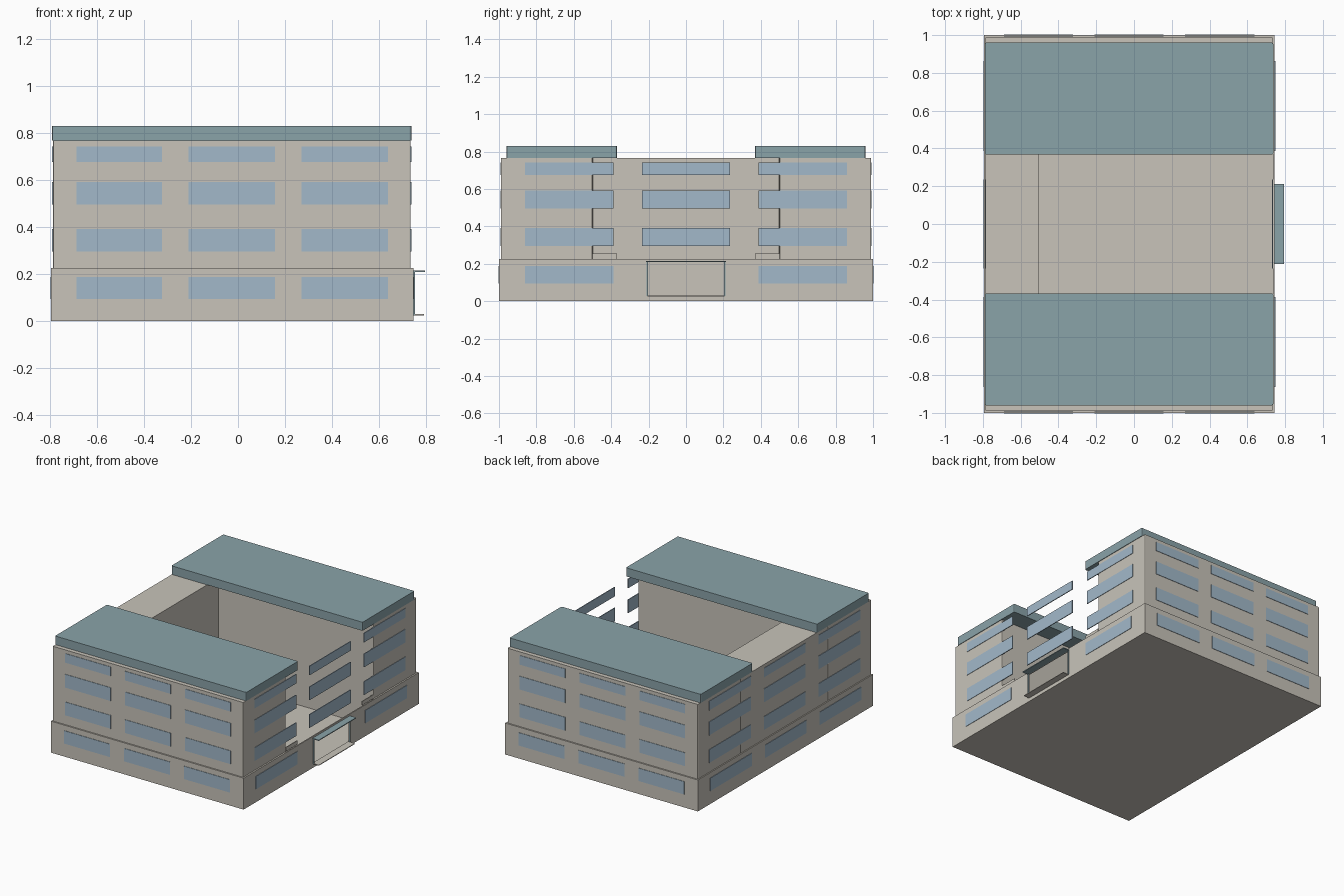
import bpy
import bmesh

cube = bpy.data.objects.get("Cube")
if cube:
    bpy.data.objects.remove(cube, do_unlink=True)


def material(name, rgb):
    m = bpy.data.materials.new(name)
    m.use_nodes = True
    m.diffuse_color = (*rgb, 1)
    bsdf = m.node_tree.nodes["Principled BSDF"]
    bsdf.inputs["Base Color"].default_value = (*rgb, 1)
    bsdf.inputs["Roughness"].default_value = 0.8
    return m


WALL = material("warm_beige", (0.58, 0.55, 0.49))
ROOF = material("slate_teal", (0.254, 0.366, 0.397))
GLASS = material("pale_blue", (0.361, 0.485, 0.591))


def finish(name, bm, mat):
    bmesh.ops.recalc_face_normals(bm, faces=bm.faces)
    mesh = bpy.data.meshes.new(name)
    bm.to_mesh(mesh)
    bm.free()
    mesh.materials.append(mat)
    obj = bpy.data.objects.new(name, mesh)
    bpy.context.collection.objects.link(obj)
    return obj


def box(name, xs, ys, zs, mat, bevel=0):
    """Box from axis ranges, with optional chamfered upright edges."""
    bm = bmesh.new()
    bmesh.ops.create_cube(bm, size=1)
    for v in bm.verts:
        for i, (a, b) in enumerate((xs, ys, zs)):
            v.co[i] = a if v.co[i] < 0 else b
    if bevel:
        upright = [e for e in bm.edges
                   if abs(e.verts[0].co.z - e.verts[1].co.z) > 1e-4]
        bmesh.ops.bevel(bm, geom=upright, offset=bevel, segments=2,
                        profile=0.5, affect='EDGES')
    return finish(name, bm, mat)


def mirrored(a, b, side):
    return tuple(sorted((a * side, b * side)))


BACK, FRONT, STEP, TOP = -0.795, 0.745, 0.227, 0.767
UP_BACK, UP_FRONT, UP_SIDE = -0.787, 0.734, 0.99
COURT_X, COURT_Y = -0.505, 0.5

# Ground storey: U-shaped plinth around the sunken courtyard
bm = bmesh.new()
outline = [(FRONT, -1), (FRONT, -COURT_Y), (COURT_X, -COURT_Y),
           (COURT_X, COURT_Y), (FRONT, COURT_Y), (FRONT, 1),
           (BACK, 1), (BACK, -1)]
face = bm.faces.new([bm.verts.new((x, y, 0)) for x, y in outline])
ext = bmesh.ops.extrude_face_region(bm, geom=[face])
for v in ext["geom"]:
    if isinstance(v, bmesh.types.BMVert):
        v.co.z = STEP
finish("ground_storey", bm, WALL)
box("courtyard_floor", (COURT_X, FRONT), (-COURT_Y, COURT_Y), (0, 0.02), WALL)

# Gate wall with its doorway
GATE = (FRONT - 0.008, FRONT)
box("gate_lintel", GATE, (-COURT_Y, COURT_Y), (0.21, STEP), WALL)
box("gate_sill", GATE, (-COURT_Y, COURT_Y), (0, 0.03), WALL)
for side, tag in ((1, "left"), (-1, "right")):
    box(f"gate_wall_{tag}", GATE, mirrored(0.208, COURT_Y, side),
        (0.03, 0.21), WALL)
    box(f"door_jamb_{tag}", (FRONT, 0.753), mirrored(0.203, 0.21, side),
        (0.027, 0.21), ROOF)
    box(f"parapet_stub_{tag}", (UP_FRONT - 0.006, UP_FRONT),
        mirrored(0.37, COURT_Y, side), (STEP, 0.255), WALL)
    # Upper wings and their roof slabs
    box(f"wing_{tag}", (UP_BACK, UP_FRONT), mirrored(COURT_Y, UP_SIDE, side),
        (STEP, TOP), WALL, 0.006)
    box(f"roof_{tag}", (-0.79, 0.738), mirrored(0.368, 0.96, side),
        (TOP, 0.829), ROOF, 0.008)
box("rear_block", (UP_BACK, COURT_X), (-COURT_Y, COURT_Y), (STEP, TOP), WALL,
    0.006)
box("door_canopy", (FRONT, 0.795), (-0.213, 0.213), (0.209, 0.215), ROOF)
box("door_step", (FRONT, 0.79), (-0.205, 0.205), (0.025, 0.03), WALL)

# Window strips on every side
ROWS = [(0.095, 0.188), (0.296, 0.392), (0.496, 0.592), (0.676, 0.742)]
LONG = [(-0.687, -0.322), (-0.21, 0.157), (0.27, 0.637)]
SHORT = [(-0.862, -0.387), (-0.235, 0.235), (0.387, 0.862)]
T = 0.003
for r, zs in enumerate(ROWS):
    side_y = 1 if r == 0 else UP_SIDE
    back_x = BACK if r == 0 else UP_BACK
    front_x = FRONT if r == 0 else UP_FRONT
    for c in range(3):
        tag = f"{r + 1}_{c + 1}"
        for s, word in ((1, "left"), (-1, "right")):
            box(f"window_{word}_{tag}", LONG[c],
                (s * side_y - T, s * side_y + T), zs, GLASS)
        box(f"window_rear_{tag}", (back_x - T, back_x + T), SHORT[c], zs, GLASS)
        if r or c != 1:  # the doorway takes the middle of the lowest row
            box(f"window_gate_{tag}", (front_x - T, front_x + T), SHORT[c],
                zs, GLASS)
